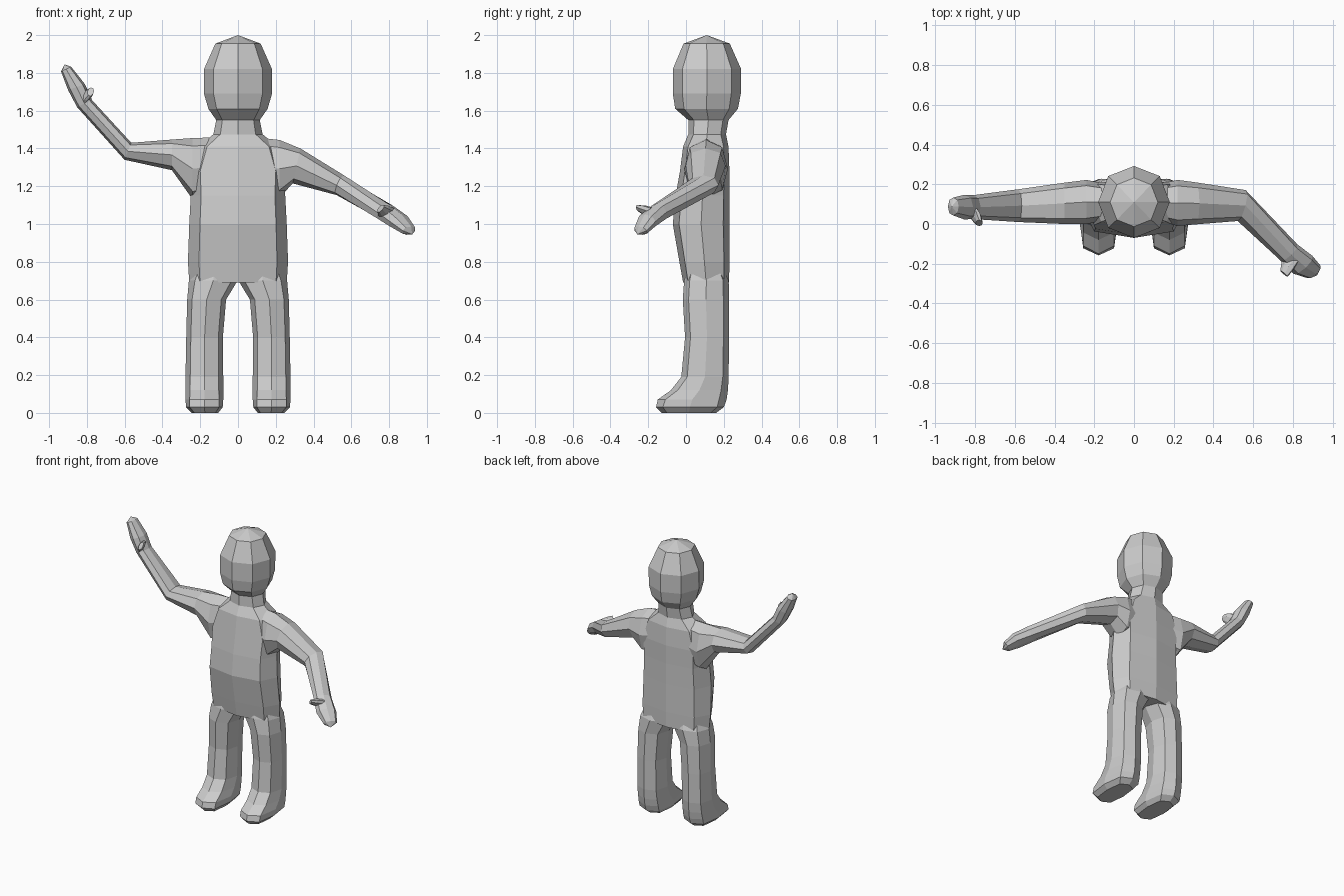
import bpy, bmesh
from math import cos, sin, pi
from mathutils import Vector


def loft(name, rings, tip=None):
    """Closed 8-sided loft; each ring is (centre, half axis u, half axis v, corner fullness)."""
    bm = bmesh.new()
    loops = []
    for c, u, v, k in rings:
        loop = []
        for i in range(8):
            f = k / cos(pi / 4) if i % 2 else 1.0
            a = i * pi / 4
            loop.append(bm.verts.new(Vector(c) + f * (cos(a) * Vector(u) + sin(a) * Vector(v))))
        loops.append(loop)
    for a, b in zip(loops, loops[1:]):
        for i in range(8):
            j = (i + 1) % 8
            bm.faces.new((a[i], a[j], b[j], b[i]))
    bm.faces.new(loops[0])
    if tip:
        t = bm.verts.new(tip)
        for i in range(8):
            bm.faces.new((loops[-1][i], loops[-1][(i + 1) % 8], t))
    else:
        bm.faces.new(loops[-1])
    bmesh.ops.recalc_face_normals(bm, faces=bm.faces)
    me = bpy.data.meshes.new(name)
    bm.to_mesh(me)
    bm.free()
    ob = bpy.data.objects.new(name, me)
    bpy.context.collection.objects.link(ob)
    return ob


def flat(x, z, rx, y0, y1, k=0.72):
    """Horizontal ring spanning y0..y1."""
    return ((x, (y0 + y1) / 2, z), (rx, 0, 0), (0, (y1 - y0) / 2, 0), k)


def upright(x, z0, z1, y0, y1, k=0.74, lean=0.0):
    """Ring across an arm, spanning y0..y1 and z0..z1."""
    return ((x, (y0 + y1) / 2, (z0 + z1) / 2), (0, (y1 - y0) / 2, 0), (lean, 0, (z1 - z0) / 2), k)


# torso, neck and head in one loft
body = loft("body", [
    flat(0, 0.69, 0.258, -0.015, 0.228, 0.78),
    flat(0, 0.80, 0.265, -0.035, 0.23, 0.78),
    flat(0, 1.00, 0.258, -0.07, 0.23, 0.78),
    flat(0, 1.15, 0.25, -0.055, 0.23, 0.78),
    flat(0, 1.28, 0.25, -0.032, 0.23, 0.8),
    flat(0, 1.41, 0.21, -0.015, 0.225, 0.78),
    flat(0, 1.475, 0.13, 0.012, 0.212),
    flat(0, 1.55, 0.115, 0.012, 0.225),
    flat(0, 1.61, 0.157, -0.057, 0.275),
    flat(0, 1.69, 0.18, -0.07, 0.29),
    flat(0, 1.82, 0.18, -0.07, 0.292),
    flat(0, 1.955, 0.12, -0.013, 0.232),
], tip=(0, 0.11, 2.0))

parts = []

# legs with feet
for s, side in ((-1, "right"), (1, "left")):
    parts.append(loft(side + "_leg", [
        flat(s * 0.175, 0.0, 0.07, -0.13, 0.16, 0.8),
        flat(s * 0.178, 0.03, 0.097, -0.158, 0.2, 0.8),
        flat(s * 0.178, 0.07, 0.1, -0.15, 0.215, 0.78),
        flat(s * 0.178, 0.12, 0.1, -0.08, 0.222, 0.76),
        flat(s * 0.178, 0.19, 0.1, -0.025, 0.226, 0.75),
        flat(s * 0.177, 0.40, 0.097, -0.005, 0.227, 0.75),
        flat(s * 0.166, 0.60, 0.103, -0.017, 0.228, 0.75),
        flat(s * 0.131, 0.70, 0.129, -0.01, 0.226, 0.75),
        flat(s * 0.12, 0.80, 0.10, 0.02, 0.18, 0.75),
    ]))

# raised arm
parts.append(loft("raised_arm", [
    upright(-0.08, 1.16, 1.46, 0.03, 0.19),
    upright(-0.24, 1.13, 1.455, 0.0, 0.222),
    upright(-0.35, 1.285, 1.447, 0.0, 0.208),
    upright(-0.583, 1.34, 1.43, 0.01, 0.175, 0.74, 0.018),
    ((-0.812, 0.085, 1.637), (0, 0.06, 0), (0.04, 0, 0.018), 0.74),
    ((-0.855, 0.085, 1.725), (0, 0.062, 0), (0.045, 0, 0.015), 0.74),
    ((-0.91, 0.088, 1.82), (0, 0.045, 0), (0.027, 0, 0.012), 0.74),
], tip=(-0.918, 0.088, 1.845)))
parts.append(loft("raised_thumb", [
    ((-0.825, 0.08, 1.655), (0, 0.03, 0.03), (0.025, 0, 0.015), 0.72),
    ((-0.795, 0.035, 1.685), (0, 0.026, 0.03), (0.027, 0, 0.01), 0.72),
    ((-0.780, 0.005, 1.70), (0, 0.015, 0.022), (0.018, 0, 0.005), 0.72),
]))

# lowered arm, bent forward at the elbow
parts.append(loft("lowered_arm", [
    upright(0.08, 1.16, 1.46, 0.03, 0.19),
    upright(0.22, 1.14, 1.445, -0.01, 0.222),
    upright(0.31, 1.215, 1.40, -0.002, 0.21, 0.74, 0.02),
    ((0.542, 0.093, 1.205), (0.02, 0.078, 0), (0.02, 0, 0.052), 0.74),
    ((0.779, -0.142, 1.063), (0.043, 0.04, 0), (0.014, -0.014, 0.045), 0.74),
    ((0.85, -0.205, 1.015), (0.048, 0.045, 0), (0.016, -0.014, 0.036), 0.74),
    ((0.905, -0.24, 0.965), (0.033, 0.032, 0), (0.012, -0.012, 0.022), 0.74),
], tip=(0.922, -0.258, 0.945)))
parts.append(loft("lowered_thumb", [
    ((0.80, -0.17, 1.055), (0.025, -0.025, 0.01), (0.01, 0, 0.03), 0.72),
    ((0.77, -0.215, 1.07), (0.027, -0.024, 0.01), (0.008, 0, 0.028), 0.72),
    ((0.755, -0.25, 1.082), (0.018, -0.016, 0.008), (0.005, 0, 0.018), 0.72),
]))

# fuse all parts into one skin
bpy.context.view_layer.objects.active = body
for p in parts:
    mod = body.modifiers.new("join", 'BOOLEAN')
    mod.operation = 'UNION'
    mod.solver = 'EXACT'
    mod.object = p
    bpy.ops.object.modifier_apply(modifier=mod.name)
    bpy.data.objects.remove(p)
